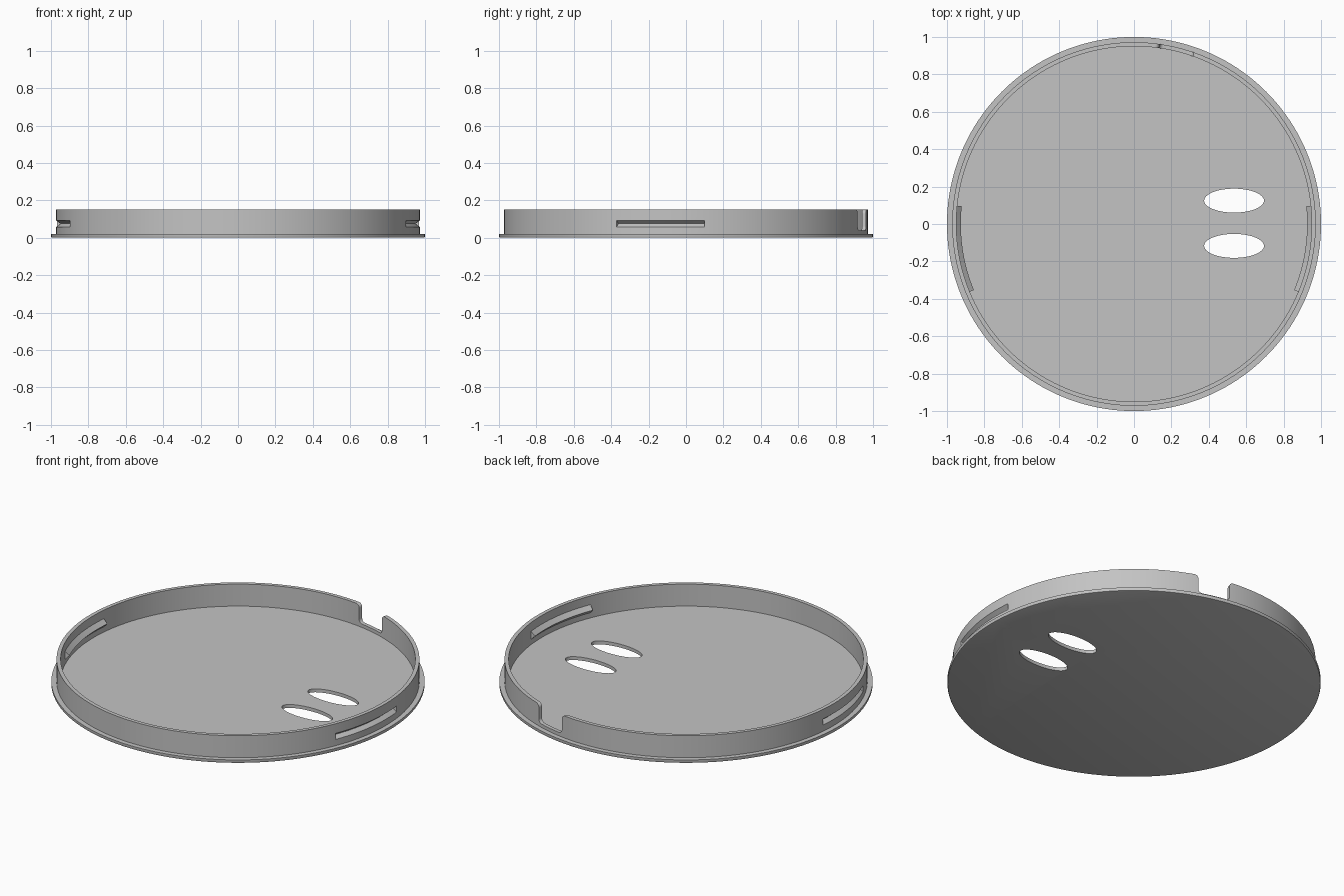
import bpy, bmesh, math
from mathutils import Matrix, Vector

cube = bpy.data.objects.get("Cube")
if cube:
    bpy.data.objects.remove(cube, do_unlink=True)

grey = bpy.data.materials.new("plain_grey")
grey.use_nodes = True
grey.diffuse_color = (0.55, 0.55, 0.55, 1)
grey.node_tree.nodes["Principled BSDF"].inputs["Base Color"].default_value = grey.diffuse_color


def make(name, bm):
    bmesh.ops.recalc_face_normals(bm, faces=bm.faces)
    mesh = bpy.data.meshes.new(name)
    bm.to_mesh(mesh)
    bm.free()
    mesh.materials.append(grey)
    obj = bpy.data.objects.new(name, mesh)
    bpy.context.collection.objects.link(obj)
    return obj


def sweep(name, profile, start=0, end=360, steps=160):
    """Sweep a closed (radius, height) profile around z."""
    bm = bmesh.new()
    full = end - start == 360
    rings = []
    for i in range(steps if full else steps + 1):
        a = math.radians(start + (end - start) * i / steps)
        rings.append([bm.verts.new((r * math.cos(a), r * math.sin(a), z)) for r, z in profile])
    n = len(profile)
    for i in range(steps):
        p, q = rings[i], rings[(i + 1) % len(rings)]
        for j in range(n):
            k = (j + 1) % n
            bm.faces.new((p[j], p[k], q[k], q[j]))
    if not full:
        bm.faces.new(rings[0])
        bm.faces.new(rings[-1])
    return make(name, bm)


def prism(name, outline, depth, matrix):
    """Extrude a flat outline along its local z."""
    bm = bmesh.new()
    face = bm.faces.new([bm.verts.new((x, y, 0)) for x, y in outline])
    new = bmesh.ops.extrude_face_region(bm, geom=[face])["geom"]
    bmesh.ops.translate(bm, vec=(0, 0, depth),
                        verts=[v for v in new if isinstance(v, bmesh.types.BMVert)])
    bm.transform(matrix)
    return make(name, bm)


def ellipse(rx, ry, n):
    return [(rx * math.cos(math.tau * i / n), ry * math.sin(math.tau * i / n)) for i in range(n)]


def arc(cx, cy, r, a0, a1, n=6):
    angles = [math.radians(a0 + (a1 - a0) * i / n) for i in range(n + 1)]
    return [(cx + r * math.cos(a), cy + r * math.sin(a)) for a in angles]


def combine(target, tool, operation):
    tool.hide_render = True
    mod = target.modifiers.new(tool.name, 'BOOLEAN')
    mod.operation, mod.solver, mod.object = operation, 'EXACT', tool
    graph = bpy.context.evaluated_depsgraph_get()
    mesh = bpy.data.meshes.new_from_object(target.evaluated_get(graph))
    target.modifiers.clear()
    target.data = mesh
    bpy.data.objects.remove(tool, do_unlink=True)


# Base plate with a softened lower edge and two oval openings
base = prism("base_plate", ellipse(1, 1, 160), 0.02, Matrix())
bm = bmesh.new()
bm.from_mesh(base.data)
rim = [e for e in bm.edges if all(v.co.z < 0.001 for v in e.verts)]
bmesh.ops.bevel(bm, geom=rim, offset=0.007, segments=2, profile=0.5, affect='EDGES')
bm.to_mesh(base.data)
bm.free()
for y in (0.125, -0.117):
    hole = prism("oval_cutter", ellipse(0.16, 0.064, 48), 0.2,
                 Matrix.Translation((0.535, y, -0.1)))
    combine(base, hole, 'DIFFERENCE')

# Upright wall
wall = sweep("rim_wall", [(0.95, 0.012), (0.972, 0.012), (0.972, 0.15), (0.95, 0.15)])

# Snap ridges: a V rib inside and a matching V groove outside, on both sides
for start, end in ((-22.4, 5.9), (174.1, 202.4)):
    rib = sweep("snap_rib", [(0.96, 0.041), (0.926, 0.075), (0.96, 0.109)], start, end, 16)
    combine(wall, rib, 'UNION')
    groove = sweep("groove_cutter", [(0.977, 0.053), (0.95, 0.075), (0.977, 0.097)], start, end, 16)
    combine(wall, groove, 'DIFFERENCE')

# Rounded notch in the back of the wall
half, low, top, r = 0.093, 0.04, 0.15, 0.022
side = (arc(half - r, low + r, r, -90, 0)
        + arc(half + r, top - r, r, 180, 90)
        + [(half + r, top + 0.05)])
outline = side + [(-x, z) for x, z in reversed(side)]
a = math.radians(76.3)
out = Vector((math.cos(a), math.sin(a), 0))
across = Vector((0, 0, 1)).cross(out)
frame = Matrix((across, (0, 0, 1), out)).transposed().to_4x4()
notch = prism("notch_cutter", outline, 0.3, Matrix.Translation(out * 0.8) @ frame)
combine(wall, notch, 'DIFFERENCE')

for obj in (base, wall):
    obj.data.shade_smooth()
    obj.data.set_sharp_from_angle(angle=math.radians(30))
